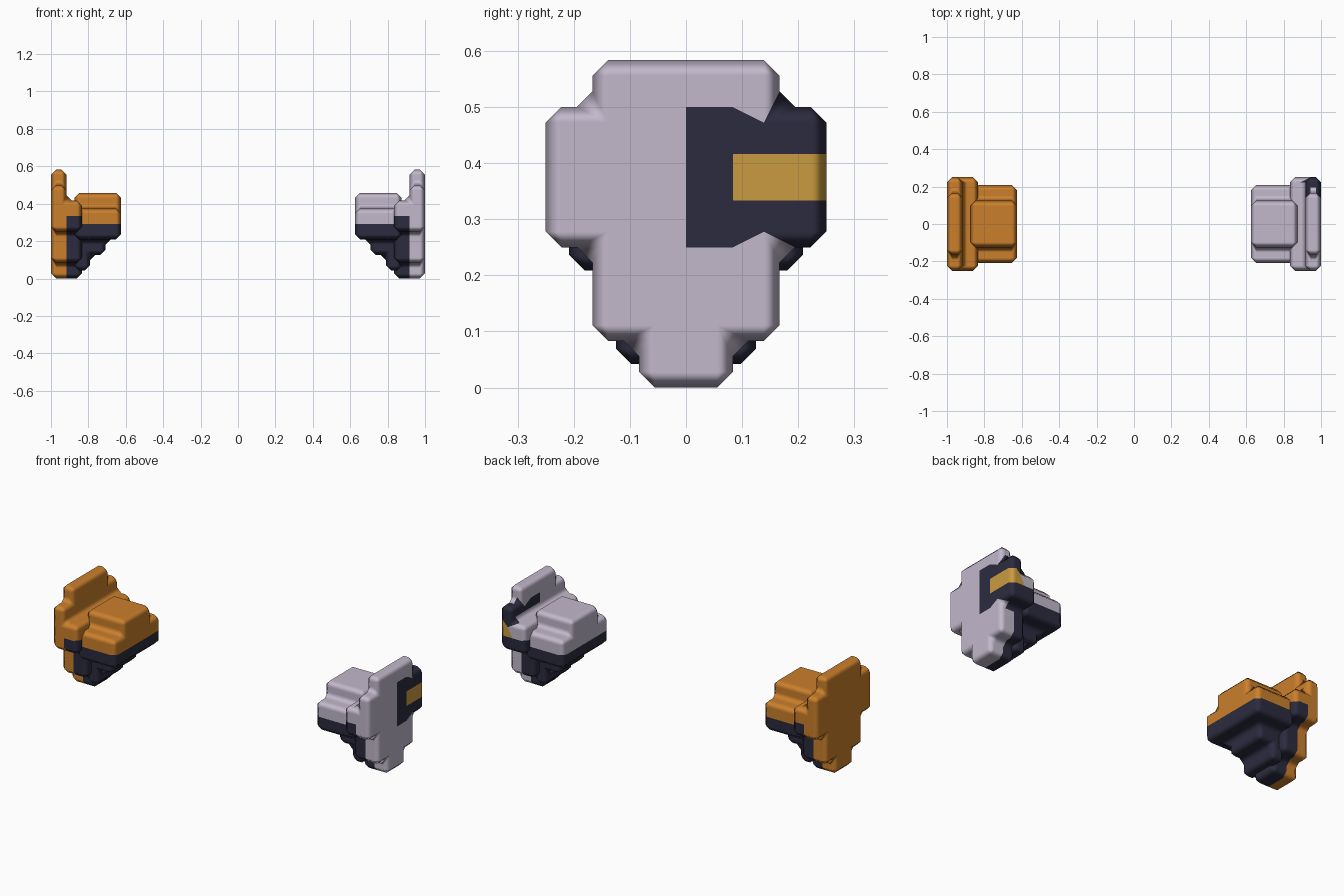
import bpy, bmesh, math

if "Cube" in bpy.data.objects:
    bpy.data.objects.remove(bpy.data.objects["Cube"])

U = 1 / 12  # block size


def material(name, rgb):
    m = bpy.data.materials.new(name)
    m.diffuse_color = (*rgb, 1)
    m.use_nodes = True
    m.node_tree.nodes["Principled BSDF"].inputs["Base Color"].default_value = m.diffuse_color
    return m


orange = material("orange", (0.60, 0.215, 0.025))
pale = material("pale_lilac", (0.54, 0.48, 0.60))
dark = material("dark_navy", (0.024, 0.024, 0.05))
gold = material("gold", (0.60, 0.33, 0.052))


def fill(cells, xs, ys, zs, mat):
    """Fill a box of blocks; each range is (first, end)."""
    for i in range(*xs):
        for j in range(*ys):
            for k in range(*zs):
                cells[i, j, k] = mat


def block_part(name, cells, origin, side, mats):
    """Skin the blocks, merge flat areas of one colour, chamfer every edge."""
    bm = bmesh.new()
    verts = {}

    def vert(c):
        if c not in verts:
            p = [origin[a] + c[a] * U for a in range(3)]
            verts[c] = bm.verts.new((side * p[0], p[1], p[2]))
        return verts[c]

    for cell, mat in cells.items():
        for axis in range(3):
            for step in (0, 1):
                near = list(cell)
                near[axis] += 2 * step - 1
                if tuple(near) in cells:
                    continue
                ring = []
                for a, b in ((0, 0), (1, 0), (1, 1), (0, 1)):
                    c = list(cell)
                    c[axis] += step
                    c[(axis + 1) % 3] += a
                    c[(axis + 2) % 3] += b
                    ring.append(vert(tuple(c)))
                if (step == 0) != (side < 0):
                    ring.reverse()
                bm.faces.new(ring).material_index = mat
    bmesh.ops.dissolve_limit(bm, angle_limit=math.radians(2), verts=bm.verts[:],
                             edges=bm.edges[:], delimit={'MATERIAL'})
    for f in bm.faces:
        f.smooth = True
    me = bpy.data.meshes.new(name)
    bm.to_mesh(me)
    bm.free()
    for m in mats:
        me.materials.append(m)
    ob = bpy.data.objects.new(name, me)
    bpy.context.collection.objects.link(ob)
    bev = ob.modifiers.new("chamfer", 'BEVEL')
    bev.width = U / 3
    bev.segments = 1
    bev.limit_method = 'ANGLE'
    bev.use_clamp_overlap = False
    bev.harden_normals = True
    return ob


for side, label, main in ((-1, "left", orange), (1, "right", pale)):
    mats = (main, dark, gold)

    # Outer plate: stepped shield outline, one block thick
    shell = {}
    for half, zs in ((1, (0, 1)), (2, (1, 3)), (3, (3, 6)), (2, (6, 7))):
        fill(shell, (1, 2), (-half, half), zs, 0)
    if side > 0:  # dark rear panel with gold stripe
        fill(shell, (1, 2), (0, 3), (3, 6), 1)
        fill(shell, (1, 2), (1, 3), (4, 5), 2)
    # Inner lining of the plate, dark in its lower part
    for half, zs, mat in ((1, (0, 1), 1), (2, (1, 3), 1), (3, (3, 4), 1), (3, (4, 5), 0)):
        fill(shell, (0, 1), (-half, half), zs, mat)
    block_part(label + "_outer_plate", shell, (10 * U, 0, 0), side, mats)

    # Inner pad: stepped top and an inverted staircase below
    pad = {}
    fill(pad, (2, 3), (1, 4), (0, 1), 1)
    fill(pad, (1, 3), (1, 4), (1, 2), 1)
    fill(pad, (0, 3), (0, 5), (2, 3), 1)
    fill(pad, (0, 3), (0, 5), (3, 4), 0)
    fill(pad, (0, 3), (1, 4), (4, 5), 0)
    block_part(label + "_inner_pad", pad, (7.5 * U, -2.5 * U, 0.5 * U), side, mats)
